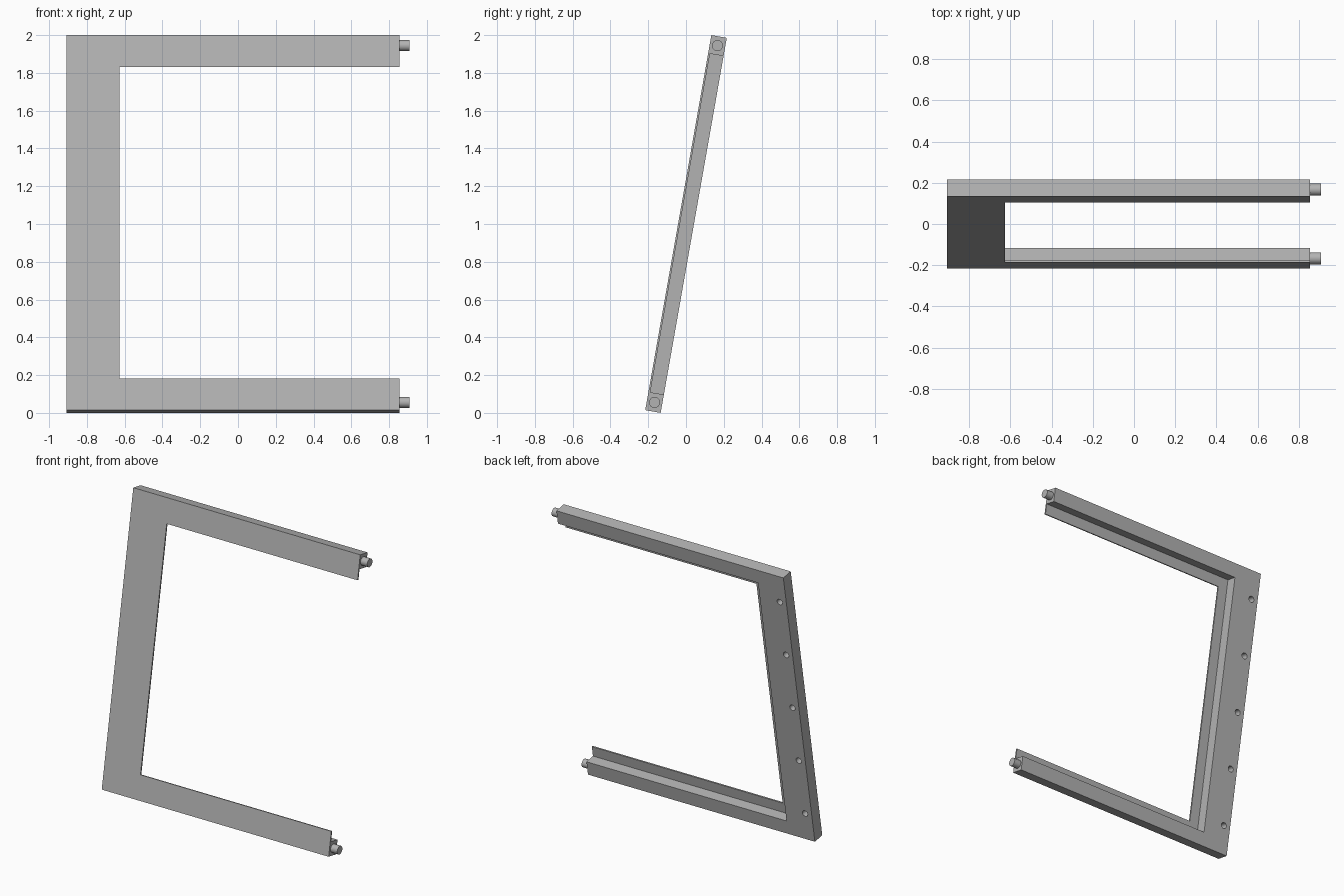
import bpy, bmesh, math
from mathutils import Matrix

cube = bpy.data.objects.get("Cube")
if cube:
    bpy.data.objects.remove(cube, do_unlink=True)

# Sizes, in the untilted frame centred on its own middle
LEFT, RIGHT, PEG_END = -0.907, 0.855, 0.907
HALF_H, HALF_T = 1.008, 0.0415
POST_W, RAIL_W, REBATE, LIP = 0.28, 0.17, 0.072, 0.01
BACK_RAIL = RAIL_W - REBATE
TILT = Matrix.Translation((0, 0, 1)) @ Matrix.Rotation(math.radians(-10), 4, 'X')

grey = bpy.data.materials.new("Plain grey")
grey.use_nodes = True
colour = (0.45, 0.45, 0.45, 1)
grey.diffuse_color = colour
grey.node_tree.nodes["Principled BSDF"].inputs["Base Color"].default_value = colour


def add_object(name, bm):
    bmesh.ops.recalc_face_normals(bm, faces=bm.faces[:])
    mesh = bpy.data.meshes.new(name)
    bm.to_mesh(mesh)
    bm.free()
    mesh.materials.append(grey)
    obj = bpy.data.objects.new(name, mesh)
    bpy.context.collection.objects.link(obj)
    return obj


def cylinder(name, radius, depth, centre, axis):
    bm = bmesh.new()
    matrix = Matrix.Translation(centre) @ Matrix.Rotation(math.pi / 2, 4, axis)
    bmesh.ops.create_cone(bm, cap_ends=True, segments=32, radius1=radius,
                          radius2=radius, depth=depth, matrix=matrix)
    return add_object(name, bm)


def prism(name, outline, y0, y1):
    bm = bmesh.new()
    face = bm.faces.new([bm.verts.new((x, y0, z)) for x, z in outline])
    out = bmesh.ops.extrude_face_region(bm, geom=[face])
    verts = [v for v in out["geom"] if isinstance(v, bmesh.types.BMVert)]
    bmesh.ops.translate(bm, verts=verts, vec=(0, y1 - y0, 0))
    return add_object(name, bm)


def cut(target, cutter):
    cutter.hide_render = True
    mod = target.modifiers.new("Cut", 'BOOLEAN')
    mod.operation, mod.solver, mod.object = 'DIFFERENCE', 'EXACT', cutter
    bpy.context.view_layer.objects.active = target
    bpy.ops.object.modifier_apply(modifier=mod.name)
    bpy.data.objects.remove(cutter, do_unlink=True)


def smooth(obj):
    bpy.ops.object.select_all(action='DESELECT')
    obj.select_set(True)
    bpy.context.view_layer.objects.active = obj
    bpy.ops.object.shade_smooth_by_angle(angle=math.radians(30))


# Three-sided frame, open on the left
inner_x, inner_z = LEFT + POST_W, HALF_H - RAIL_W
frame = prism("frame", [(LEFT, -HALF_H), (RIGHT, -HALF_H), (RIGHT, -inner_z),
                        (inner_x, -inner_z), (inner_x, inner_z), (RIGHT, inner_z),
                        (RIGHT, HALF_H), (LEFT, HALF_H)], -HALF_T, HALF_T)

# Rebate around the inner edge at the back, leaving a thin front lip
x0, z0 = inner_x - REBATE, HALF_H - BACK_RAIL
cut(frame, prism("rebate_cutter", [(x0, -z0), (1.2, -z0), (1.2, z0), (x0, z0)],
                 -HALF_T + LIP, 0.2))

# Blind holes up the back of the post
for i in range(-2, 3):
    cut(frame, cylinder("hole_cutter", 0.021, 0.1,
                        (LEFT + 0.052, HALF_T, i * 0.404), 'X'))
smooth(frame)
frame.matrix_world = TILT

# Pegs on the rail ends
for name, side in (("upper_peg", 1), ("lower_peg", -1)):
    peg = cylinder(name, 0.029, PEG_END - RIGHT,
                   ((RIGHT + PEG_END) / 2, 0, side * (HALF_H - BACK_RAIL / 2)), 'Y')
    smooth(peg)
    peg.matrix_world = TILT
